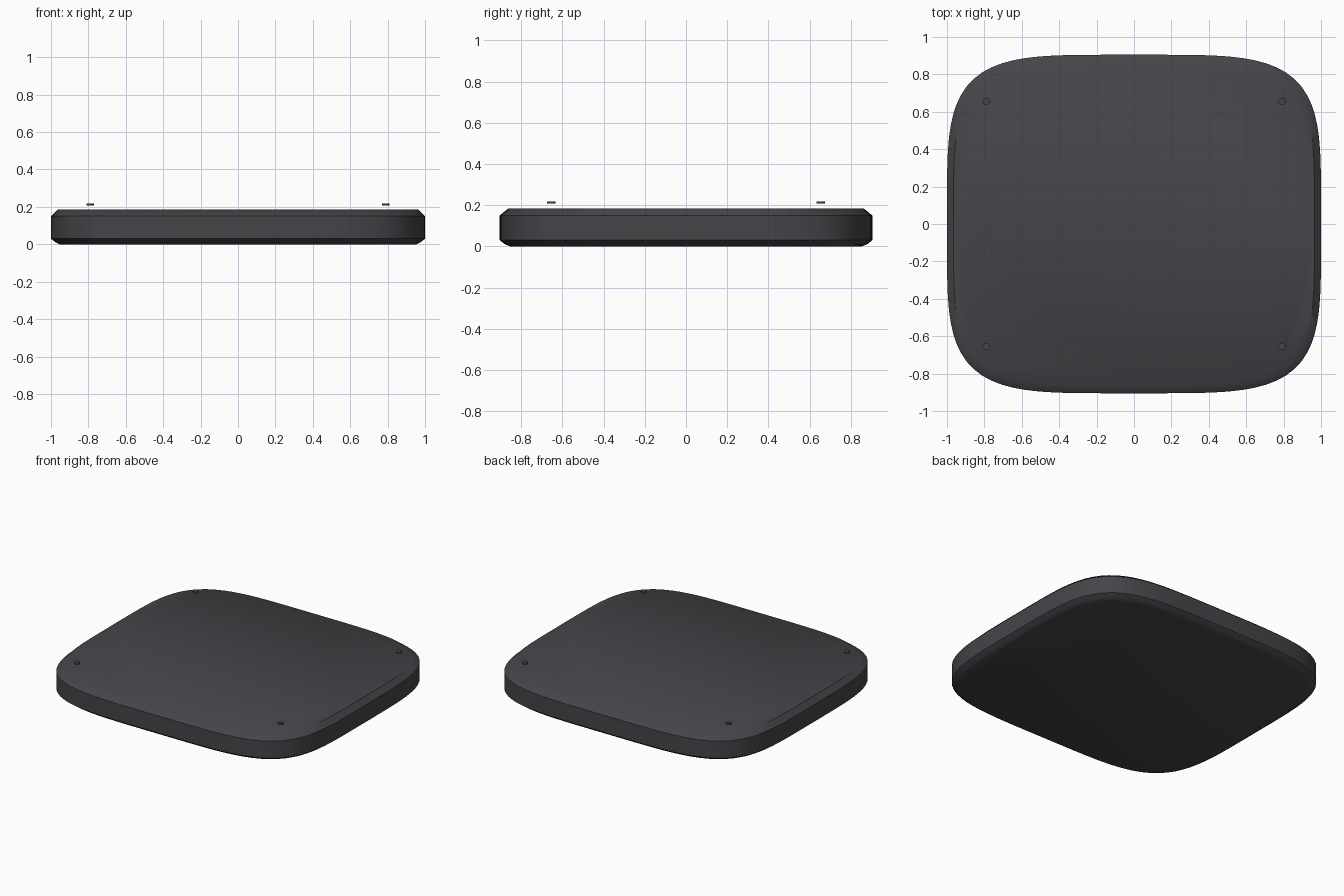
import bpy, bmesh, math

cube = bpy.data.objects.get("Cube")
if cube:
    bpy.data.objects.remove(cube, do_unlink=True)


def material(name, colour):
    m = bpy.data.materials.new(name)
    m.use_nodes = True
    m.diffuse_color = colour
    m.node_tree.nodes["Principled BSDF"].inputs["Base Color"].default_value = colour
    return m


charcoal = material("charcoal", (0.06, 0.058, 0.066, 1))


def rounded_ring(bm, hx, hy, z, power=4.5, count=128):
    """Squircle outline with half sizes hx, hy."""
    verts = []
    for i in range(count):
        a = 2 * math.pi * i / count
        c, s = math.cos(a), math.sin(a)
        r = (abs(c) ** power + abs(s) ** power) ** (-1 / power)
        verts.append(bm.verts.new((hx * r * c, hy * r * s, z)))
    return verts


def loft(name, sections, power=4.5, count=128, angle=50):
    bm = bmesh.new()
    rings = [rounded_ring(bm, *s, power, count) for s in sections]
    for low, high in zip(rings, rings[1:]):
        for i in range(count):
            j = (i + 1) % count
            bm.faces.new((low[i], low[j], high[j], high[i]))
    bm.faces.new(rings[0][::-1])
    bm.faces.new(rings[-1])
    mesh = bpy.data.meshes.new(name)
    bm.to_mesh(mesh)
    bm.free()
    mesh.materials.append(charcoal)
    obj = bpy.data.objects.new(name, mesh)
    bpy.context.collection.objects.link(obj)
    bpy.ops.object.select_all(action="DESELECT")
    obj.select_set(True)
    bpy.context.view_layer.objects.active = obj
    bpy.ops.object.shade_smooth_by_angle(angle=math.radians(angle))
    return obj


# Slab body: bevelled underside, upright wall, chamfered top rim
loft("slab_body", [
    (0.955, 0.855, 0.0),
    (0.975, 0.88, 0.01),
    (1.0, 0.905, 0.03),
    (1.0, 0.905, 0.15),
    (0.965, 0.862, 0.185),
], angle=42)

# Four small pads hovering above the corners
for y, row in ((-0.655, "front"), (0.655, "back")):
    for x, side in ((-0.79, "right"), (0.79, "left")):
        pad = loft(f"{row}_{side}_pad", [(0.02, 0.02, 0.207), (0.02, 0.02, 0.218)],
                   power=2, count=24, angle=30)
        pad.location = (x, y, 0)
